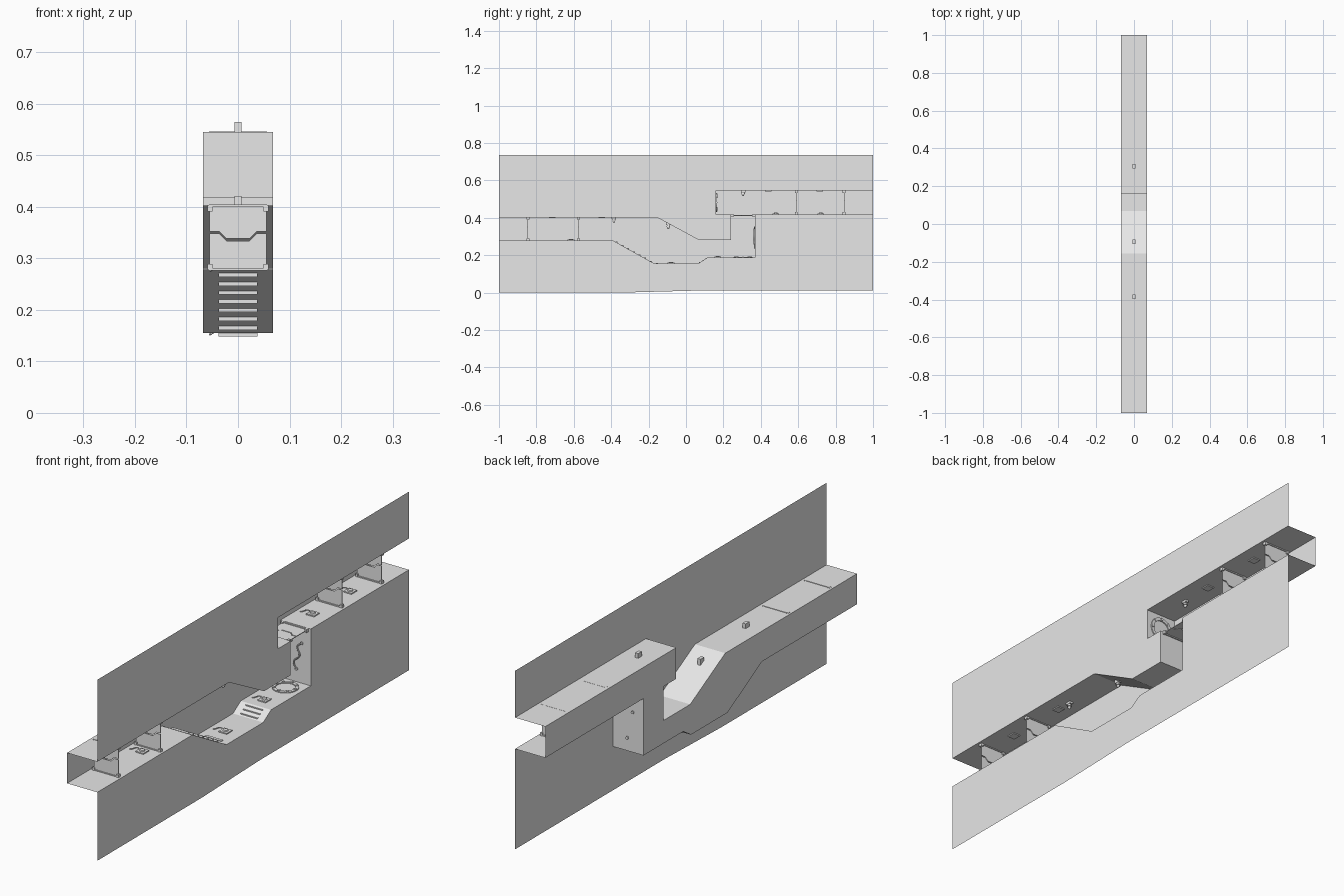
import bpy, bmesh, math
from mathutils import Matrix, Vector

if "Cube" in bpy.data.objects:
    bpy.data.objects.remove(bpy.data.objects["Cube"])

W = 0.068
GREY = bpy.data.materials.new("light_grey")
GREY.diffuse_color = (0.8, 0.8, 0.8, 1)
GREY.use_nodes = True
GREY.node_tree.nodes["Principled BSDF"].inputs["Base Color"].default_value = GREY.diffuse_color


def finish(name, bm):
    me = bpy.data.meshes.new(name)
    bm.to_mesh(me)
    bm.free()
    me.materials.append(GREY)
    ob = bpy.data.objects.new(name, me)
    bpy.context.collection.objects.link(ob)
    return ob


def strip(name, path, flip=False):
    """Sheet swept across the duct width along a (y, z) path."""
    bm = bmesh.new()
    rows = [[bm.verts.new((x, y, z)) for x in (-W, W)] for y, z in path]
    for a, b in zip(rows, rows[1:]):
        f = bm.faces.new((a[0], a[1], b[1], b[0]))
        if flip:
            f.normal_flip()
    return finish(name, bm)


def sheet(name, x, pts):
    """Flat sheet facing +x from a (y, z) outline."""
    bm = bmesh.new()
    f = bm.faces.new([bm.verts.new((x, y, z)) for y, z in pts])
    f.normal_update()
    if f.normal.x < 0:
        f.normal_flip()
    bmesh.ops.triangulate(bm, faces=bm.faces[:])
    return finish(name, bm)


def add_box(bm, loc, size, m=Matrix()):
    bmesh.ops.create_cube(bm, size=1, matrix=m @ Matrix.Translation(loc) @ Matrix.Diagonal((*size, 1)))


def add_plate(bm, pts, t, m):
    """Thin plate from an (x, z) outline, thickness t along y."""
    f = bm.faces.new([bm.verts.new(m @ Vector((x, -t / 2, z))) for x, z in pts])
    ext = bmesh.ops.extrude_face_region(bm, geom=[f], use_keep_orig=True)
    vs = [v for v in ext["geom"] if isinstance(v, bmesh.types.BMVert)]
    bmesh.ops.translate(bm, verts=vs, vec=m.to_3x3() @ Vector((0, t, 0)))
    bmesh.ops.recalc_face_normals(bm, faces=bm.faces[:])


def door(name, m):
    """Two halves meeting on a stepped line, in a slim frame; centred on the origin."""
    bm = bmesh.new()
    line = [(-.055, .012), (-.036, .012), (-.022, -.002), (.022, -.002), (.036, .012), (.055, .012)]
    add_plate(bm, line + [(.055, .06), (-.055, .06)], .003, m)
    low = [(x, z - .004) for x, z in line]
    add_plate(bm, low + [(.055, -.06), (-.055, -.06)], .003, m)
    for s in (-1, 1):
        add_box(bm, (0, 0, s * .0615), (.112, .010, .005), m)
        for sx in (-1, 1):
            add_box(bm, (sx * .054, 0, s * .057), (.010, .014, .012), m)
    return finish(name, bm)


def tube(name, pts, r=.002):
    cu = bpy.data.curves.new(name, 'CURVE')
    cu.dimensions = '3D'
    cu.bevel_depth, cu.bevel_resolution, cu.resolution_u = r, 1, 4
    sp = cu.splines.new('BEZIER')
    sp.bezier_points.add(len(pts) - 1)
    for p, co in zip(sp.bezier_points, pts):
        p.co = co
        p.handle_left_type = p.handle_right_type = 'AUTO'
    cu.materials.append(GREY)
    ob = bpy.data.objects.new(name, cu)
    bpy.context.collection.objects.link(ob)


def ring(name, m, r0=.037, r1=.050, h=.004, n=24):
    """Flat raised ring with clamps."""
    bm = bmesh.new()
    loops = []
    for r, z in ((r1, 0), (r1, h), (r0, h), (r0, 0)):
        loops.append([bm.verts.new(m @ Vector((r * math.cos(a * math.tau / n), r * math.sin(a * math.tau / n), z)))
                      for a in range(n)])
    for k in range(4):
        a, b = loops[k], loops[(k + 1) % 4]
        for i in range(n):
            j = (i + 1) % n
            bm.faces.new((a[i], a[j], b[j], b[i]))
    for i in range(8):
        add_box(bm, (.0435, 0, h), (.010, .007, .006), m @ Matrix.Rotation(i * math.tau / 8, 4, 'Z'))
    finish(name, bm)


# Duct profile in (y, z)
floor = [(-1, .278), (-.39, .278), (-.17, .155), (.065, .155), (.115, .187), (.37, .187), (.37, .418), (1, .418)]
roof = [(-1, .402), (-.155, .402), (.07, .28), (.24, .28), (.24, .418), (.16, .418), (.16, .545), (1, .545)]

strip("duct_floor", floor)
strip("duct_roof", roof, True)
sheet("duct_back_wall", -W, floor + roof[::-1])

# Front wall sheet with the duct cut out of it
sheet("wall_upper", W, [(-1, .735)] + roof + [(1, .735)])
sheet("wall_lower", W, [(-1, 0)] + floor + [(1, .01), (.04, .01), (-.33, 0)])

# Stepped doors across the ducts and over the shaft
for i, (y, z) in enumerate(((-.845, .34), (-.575, .34), (.59, .4815), (.845, .4815))):
    door(f"duct_door_{i}", Matrix.Translation((0, y, z)))
door("shaft_door", Matrix.Translation((0, .305, .412)) @ Matrix.Rotation(math.pi / 2, 4, 'X'))

# Step bars on both ramps
bm = bmesh.new()
for i in range(7):
    t = (i + .6) / 7.2
    add_box(bm, (0, -.39 + .22 * t, .278 - .123 * t), (.076, .012, .008))
for i in range(3):
    t = (i + .5) / 3
    add_box(bm, (0, .065 + .05 * t, .155 + .032 * t), (.076, .006, .005))
add_box(bm, (0, -.155, .153), (.076, .012, .010))
finish("ramp_steps", bm)

# Lamps poking through the roof
for i, (y, z) in enumerate(((-.385, .402), (-.095, .369), (.305, .545))):
    bm = bmesh.new()
    add_box(bm, (0, y, z + .005), (.014, .024, .028))
    bmesh.ops.create_cone(bm, cap_ends=True, segments=12, radius1=.010, radius2=.006, depth=.010,
                          matrix=Matrix.Translation((0, y, z - .013)))
    bmesh.ops.create_uvsphere(bm, u_segments=10, v_segments=6, radius=.007,
                              matrix=Matrix.Translation((0, y, z - .022)))
    finish(f"lamp_{i}", bm)

# Ceiling plates
bm = bmesh.new()
for y, z in ((-.715, .402), (-.45, .402), (.44, .545), (.715, .545)):
    add_box(bm, (0, y, z - .002), (.032, .034, .004))
finish("ceiling_plates", bm)

# Floor hatches, each with a cable to the side
for i, (y, z) in enumerate(((-.615, .278), (-.08, .155), (.17, .187), (.48, .418), (.72, .418))):
    bm = bmesh.new()
    add_box(bm, (0, y, z + .002), (.036, .036, .005))
    bmesh.ops.create_cone(bm, cap_ends=True, segments=12, radius1=.011, radius2=.009, depth=.006,
                          matrix=Matrix.Translation((0, y, z + .006)))
    finish(f"floor_hatch_{i}", bm)
    z += .003
    tube(f"hatch_cable_{i}", [(-.015, y, z), (-.03, y + .014, z), (-.043, y - .010, z), (-.055, y - .002, z - .006)])

# Shaft wall cable with bolts
tube("shaft_cable", [(.028, .367, .35), (.012, .364, .335), (.022, .364, .30), (-.004, .364, .27), (.004, .367, .24)], .003)
bm = bmesh.new()
for x, z in ((.028, .35), (-.02, .35), (.004, .24)):
    bmesh.ops.create_cone(bm, cap_ends=True, segments=10, radius1=.006, radius2=.006, depth=.010,
                          matrix=Matrix.Translation((x, .37, z)) @ Matrix.Rotation(math.pi / 2, 4, 'X'))
finish("shaft_bolts", bm)

# Rings on the shaft floor and on the blind end of the upper duct
ring("shaft_floor_ring", Matrix.Translation((0, .305, .187)))
ring("end_wall_ring", Matrix.Translation((0, .161, .4815)) @ Matrix.Rotation(-math.pi / 2, 4, 'X'))
